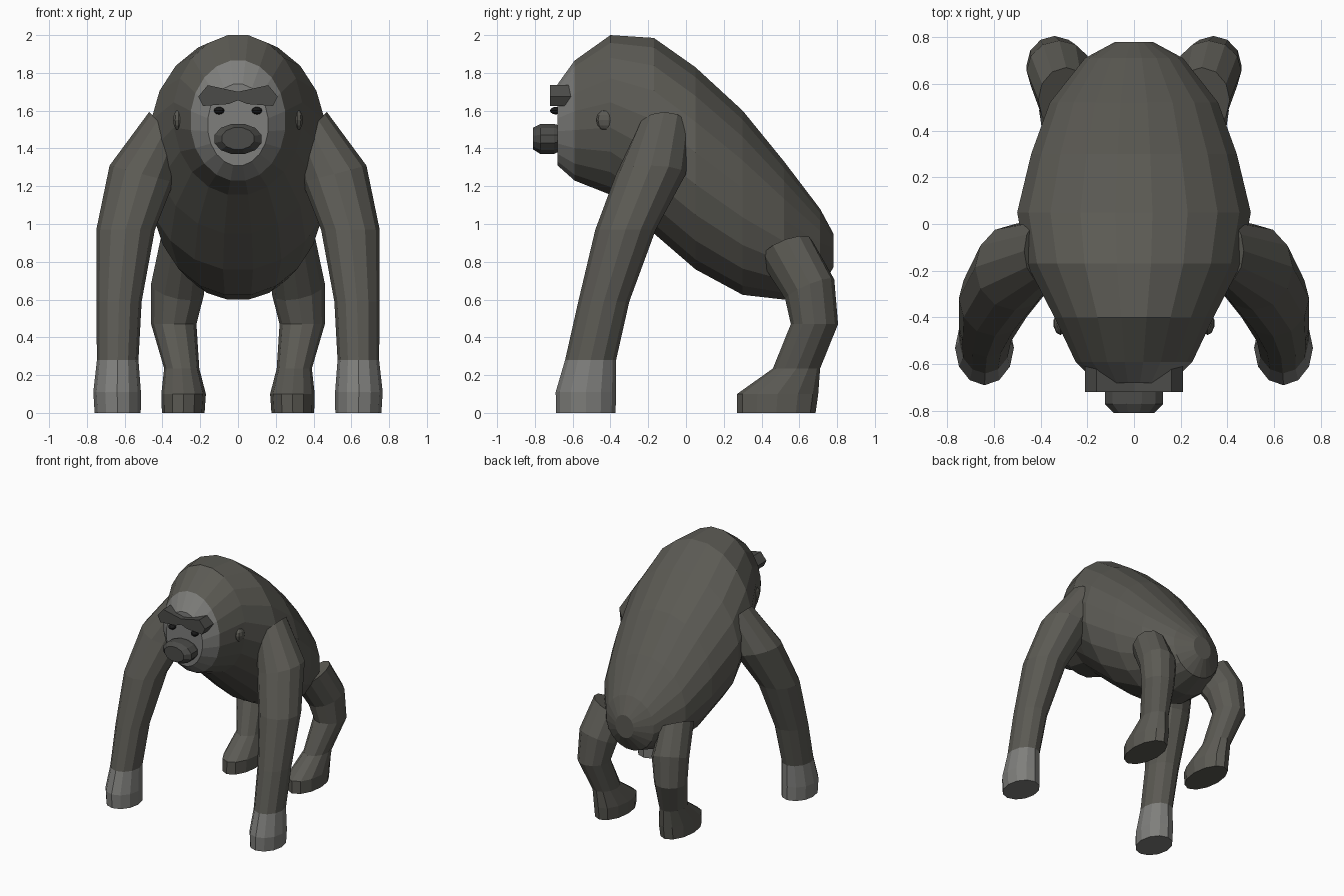
import bpy, bmesh
from math import sin, cos, pi

if "Cube" in bpy.data.objects:
    bpy.data.objects.remove(bpy.data.objects["Cube"])


def material(name, *rgb):
    m = bpy.data.materials.new(name)
    m.diffuse_color = (*rgb, 1)
    m.use_nodes = True
    m.node_tree.nodes["Principled BSDF"].inputs["Base Color"].default_value = m.diffuse_color
    return m


FUR = material("fur", 0.105, 0.102, 0.088)
SKIN = material("skin", 0.21, 0.21, 0.20)
DARK = material("dark_skin", 0.07, 0.07, 0.065)
BLACK = material("eye_black", 0.01, 0.01, 0.01)


def finish(name, bm, mat):
    bmesh.ops.recalc_face_normals(bm, faces=bm.faces)
    me = bpy.data.meshes.new(name)
    bm.to_mesh(me)
    bm.free()
    me.materials.append(mat)
    ob = bpy.data.objects.new(name, me)
    bpy.context.collection.objects.link(ob)
    return ob


def loft(name, rings, mat):
    """Skin a list of point rings, capped at both ends."""
    bm = bmesh.new()
    loops = [[bm.verts.new(p) for p in r] for r in rings]
    n = len(loops[0])
    for a, b in zip(loops, loops[1:]):
        for i in range(n):
            j = (i + 1) % n
            bm.faces.new((a[i], a[j], b[j], b[i]))
    bm.faces.new(loops[0])
    bm.faces.new(loops[-1])
    return finish(name, bm, mat)


def upright(y, bottom, top, width, n=20):
    """Upright elliptical section facing along y, flat side on top."""
    k = 1 / cos(pi / n)
    c, h = (top + bottom) / 2, (top - bottom) / 2
    angles = [2 * pi * (i + 0.5) / n for i in range(n)]
    return [(width * k * cos(a), y, c + h * k * sin(a)) for a in angles]


def level(side, x, y, z, rx, ry, sx=0, sy=0, n=12):
    """Limb section around z, tilted by slopes sx and sy."""
    angles = [2 * pi * i / n for i in range(n)]
    return [(side * (x + rx * cos(a)), y + ry * sin(a),
             z + sx * rx * cos(a) + sy * ry * sin(a)) for a in angles]


def ball(name, loc, scale, mat, seg=10, rings=6):
    bm = bmesh.new()
    bmesh.ops.create_uvsphere(bm, u_segments=seg, v_segments=rings, radius=1)
    bmesh.ops.scale(bm, vec=scale, verts=bm.verts)
    bmesh.ops.translate(bm, vec=loc, verts=bm.verts)
    return finish(name, bm, mat)


# Head and torso as one sloping form
BODY = [(-0.59, 1.23, 1.865, 0.25), (-0.40, 1.155, 2.0, 0.34),
        (-0.17, 0.95, 1.985, 0.46), (0.05, 0.76, 1.83, 0.50),
        (0.30, 0.625, 1.60, 0.44), (0.52, 0.60, 1.33, 0.36),
        (0.71, 0.65, 1.08, 0.21), (0.78, 0.77, 0.95, 0.08)]
loft("head_and_torso", [upright(*r) for r in BODY], FUR)

# Bare face
loft("face", [upright(*r) for r in [(-0.59, 1.23, 1.865, 0.25),
                                    (-0.68, 1.31, 1.74, 0.16)]], SKIN)

# Muzzle
loft("muzzle", [upright(*r, n=12) for r in [(-0.66, 1.39, 1.52, 0.11),
                                            (-0.70, 1.37, 1.53, 0.125),
                                            (-0.77, 1.37, 1.53, 0.125),
                                            (-0.81, 1.395, 1.51, 0.085)]], DARK)

# Brow ridge: mirrored outline given depth
half = [(0.16, 1.735), (0.21, 1.675), (0.185, 1.625), (0.05, 1.635)]
outline = [(0, 1.70)] + half + [(0, 1.655)] + [(-x, z) for x, z in half[::-1]]
loft("brow_ridge", [[(x, y, z) for x, z in outline] for y in (-0.72, -0.60)], DARK)

ARM = [(0.637, -0.505, 0.28, 0.11, 0.135), (0.63, -0.435, 0.59, 0.12, 0.135),
       (0.595, -0.32, 0.97, 0.155, 0.16),
       (0.51, -0.185, 1.265, 0.17, 0.185, 0.26),
       (0.385, -0.115, 1.50, 0.085, 0.14, 1.1)]
HAND = [(0.637, -0.53, 0, 0.122, 0.157), (0.64, -0.53, 0.11, 0.126, 0.16), ARM[0]]
LEG = [(0.29, 0.478, 0, 0.113, 0.208), (0.288, 0.485, 0.1, 0.118, 0.215),
       (0.298, 0.585, 0.235, 0.093, 0.125), (0.34, 0.68, 0.47, 0.12, 0.125),
       (0.32, 0.655, 0.655, 0.14, 0.13, 0.2, 0.4),
       (0.29, 0.53, 0.86, 0.12, 0.14, 0.5, 0.35)]

# Paired parts
for side, label in ((-1, "right"), (1, "left")):
    loft("arm_" + label, [level(side, *r) for r in ARM], FUR)
    loft("hand_" + label, [level(side, *r) for r in HAND], SKIN)
    loft("hind_leg_" + label, [level(side, *r) for r in LEG], FUR)
    ball("ear_" + label, (side * 0.315, -0.425, 1.55), (0.03, 0.05, 0.055), FUR)
    ball("eye_" + label, (side * 0.1, -0.69, 1.60), (0.029, 0.03, 0.02), BLACK)
